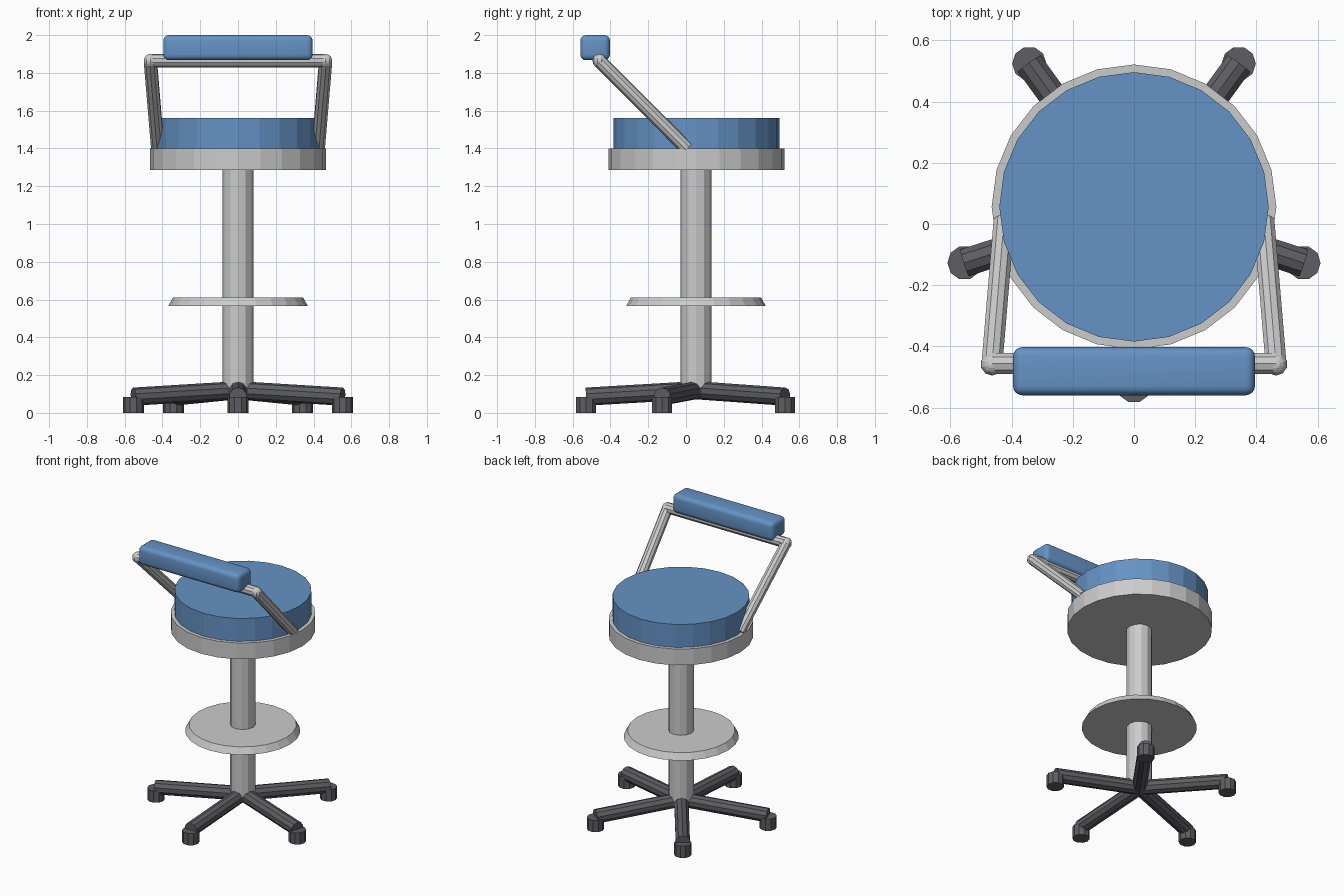
import bpy, math
from mathutils import Vector

if "Cube" in bpy.data.objects:
    bpy.data.objects.remove(bpy.data.objects["Cube"])

CY = 0.053  # pedestal axis


def material(name, rgb):
    m = bpy.data.materials.new(name)
    m.diffuse_color = (*rgb, 1)
    m.use_nodes = True
    m.node_tree.nodes["Principled BSDF"].inputs["Base Color"].default_value = m.diffuse_color
    return m


BLUE = material("blue_upholstery", (0.13, 0.29, 0.56))
DARK = material("dark_plastic", (0.11, 0.11, 0.125))


def finish(name, mat=None):
    o = bpy.context.object
    o.name = name
    if mat:
        o.data.materials.append(mat)
    return o


def disc(name, x, y, z0, z1, r0, r1, sides, mat=None, turn=0.0):
    bpy.ops.mesh.primitive_cone_add(vertices=sides, radius1=r0, radius2=r1, depth=z1 - z0,
                                    location=(x, y, (z0 + z1) / 2), rotation=(0, 0, turn))
    return finish(name, mat)


def tube(name, a, b, r, sides, mat=None):
    a, b = Vector(a), Vector(b)
    bpy.ops.mesh.primitive_cylinder_add(vertices=sides, radius=r, depth=(b - a).length,
                                        location=(a + b) / 2)
    o = finish(name, mat)
    o.rotation_euler = (b - a).to_track_quat('Z', 'Y').to_euler()
    return o


# Seat, pan, column and footrest
disc("seat_cushion", 0, CY + 0.003, 1.40, 1.562, 0.44, 0.44, 24, BLUE)
disc("seat_pan", 0, CY + 0.003, 1.285, 1.40, 0.465, 0.465, 24)
disc("column", 0, CY, 0.10, 1.29, 0.082, 0.082, 12)
disc("footrest", 0, CY, 0.565, 0.61, 0.37, 0.345, 24)

# Five-star base with feet
for i in range(5):
    a = math.radians(-90 + 72 * i)
    x, y = 0.582 * math.cos(a), CY + 0.582 * math.sin(a)
    tube(f"base_leg_{i + 1}", (0, CY, 0.12), (x, y, 0.086), 0.048, 10, DARK)
    disc(f"foot_{i + 1}", x, y, 0, 0.083, 0.056, 0.056, 10, DARK, math.pi / 10 * 5)

# Backrest arms with round elbows
for side, s in (("left", -1), ("right", 1)):
    top = (s * 0.464, -0.458, 1.863)
    tube(f"{side}_arm", (s * 0.425, 0.005, 1.40), top, 0.036, 10)
    bpy.ops.mesh.primitive_uv_sphere_add(segments=10, ring_count=8, radius=0.037, location=top)
    finish(f"{side}_elbow")

# Crossbar and padded backrest
tube("crossbar", (-0.464, -0.455, 1.865), (0.464, -0.455, 1.865), 0.036, 10)
bpy.ops.mesh.primitive_cube_add(size=1, location=(0, -0.481, 1.9335))
pad = finish("backrest", BLUE)
pad.scale = (0.79, 0.157, 0.133)
bpy.ops.object.transform_apply(location=False, rotation=False, scale=True)
bev = pad.modifiers.new("round", 'BEVEL')
bev.width = 0.03
bev.segments = 4
bpy.ops.object.shade_smooth()
